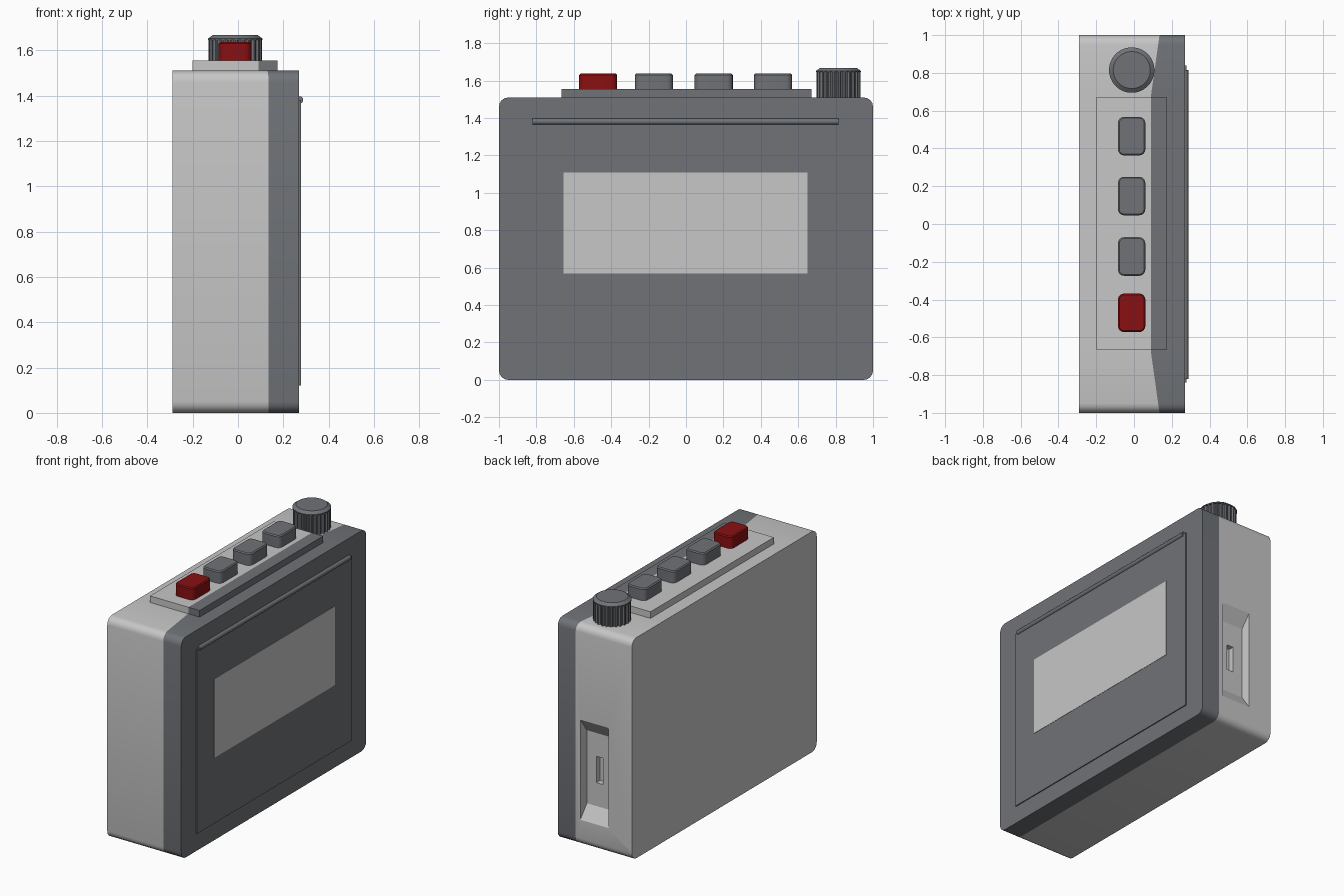
import bpy, bmesh, math

if "Cube" in bpy.data.objects:
    bpy.data.objects.remove(bpy.data.objects["Cube"])


def material(name, rgb):
    m = bpy.data.materials.new(name)
    m.diffuse_color = (*rgb, 1)
    m.use_nodes = True
    m.node_tree.nodes["Principled BSDF"].inputs["Base Color"].default_value = m.diffuse_color
    return m


LIGHT = material("light_grey", (0.57, 0.57, 0.57))
DARK = material("dark_grey", (0.16, 0.17, 0.185))
RED = material("red", (0.25, 0.005, 0.006))


def finish(name, bm, mats, smooth=True):
    bmesh.ops.recalc_face_normals(bm, faces=bm.faces)
    me = bpy.data.meshes.new(name)
    bm.to_mesh(me)
    bm.free()
    ob = bpy.data.objects.new(name, me)
    bpy.context.collection.objects.link(ob)
    for m in mats:
        me.materials.append(m)
    bpy.ops.object.select_all(action='DESELECT')
    ob.select_set(True)
    bpy.context.view_layer.objects.active = ob
    if smooth:
        bpy.ops.object.shade_smooth_by_angle(angle=math.radians(30))
    return ob


def loft(name, rings, mats, indices=None, smooth=True):
    """Skin a stack of rings; indices gives the colour slot of each band."""
    bm = bmesh.new()
    vs = [[bm.verts.new(p) for p in r] for r in rings]
    n = len(rings[0])
    idx = indices or [0] * (len(rings) - 1)
    for k, (a, b) in enumerate(zip(vs, vs[1:])):
        for i in range(n):
            j = (i + 1) % n
            bm.faces.new((a[i], a[j], b[j], b[i])).material_index = idx[k]
    bm.faces.new(vs[0]).material_index = idx[0]
    bm.faces.new(vs[-1]).material_index = idx[-1]
    return finish(name, bm, mats, smooth)


def rounded(u0, u1, v0, v1, r, seg=4):
    """Rounded rectangle outline."""
    pts = []
    for cu, cv, a0 in ((u1 - r, v1 - r, 0), (u0 + r, v1 - r, 90),
                       (u0 + r, v0 + r, 180), (u1 - r, v0 + r, 270)):
        for i in range(seg + 1):
            a = math.radians(a0 + 90 * i / seg)
            pts.append((cu + r * math.cos(a), cv + r * math.sin(a)))
    return pts


def rect(u0, u1, v0, v1):
    return [(u0, v0), (u1, v0), (u1, v1), (u0, v1)]


def along_x(name, outline, xs, mats, indices=None):
    return loft(name, [[(x, y, z) for y, z in outline] for x in xs], mats, indices)


# Case: two coloured shells whose seam bows inward along the top
outline = rounded(-1, 1, 0, 1.51, 0.05)
outline[5:5] = [(0.68, 1.51), (-0.68, 1.51)]


def seam(y, z):
    if z < 1.3:
        return 0.135
    return 0.09 + 0.045 * max(0, abs(y) - 0.68) / 0.32


case = loft("case", [[(-0.29, y, z) for y, z in outline],
                     [(seam(y, z), y, z) for y, z in outline],
                     [(0.27, y, z) for y, z in outline]], [LIGHT, DARK], [0, 1])

# Socket recess and slot in the end wall
cutters = [
    ("recess_cutter", [(1.01, rect(-0.115, 0.102, 0.162, 0.878)),
                       (0.94, rect(-0.105, 0.092, 0.27, 0.77))]),
    ("slot_cutter", [(0.96, rect(-0.03, 0.02, 0.43, 0.61)),
                     (0.90, rect(-0.03, 0.02, 0.43, 0.61))]),
]
for name, layers in cutters:
    cutter = loft(name, [[(x, y, z) for x, z in o] for y, o in layers], [LIGHT], smooth=False)
    cutter.hide_render = True
    mod = case.modifiers.new(name, 'BOOLEAN')
    mod.operation = 'DIFFERENCE'
    mod.solver = 'EXACT'
    mod.object = cutter
    bpy.context.view_layer.objects.active = case
    bpy.ops.object.modifier_apply(modifier=name)
    bpy.data.objects.remove(cutter)

# Door, its window and the pull lip
along_x("door", rect(-0.84, 0.84, 0.12, 1.38), (0.26, 0.277), [DARK])
along_x("window", rect(-0.655, 0.65, 0.57, 1.11), (0.276, 0.279), [LIGHT])
lip = [(0.272 + 0.016 * math.cos(a), 1.381 + 0.016 * math.sin(a))
       for a in (math.tau * i / 16 for i in range(16))]
loft("door_lip", [[(x, y, z) for x, z in lip] for y in (-0.82, 0.815)], [DARK])

# Two-tone plate under the buttons
along_x("button_plate", rect(-0.665, 0.67, 1.50, 1.555), (-0.2, 0.09, 0.175),
        [LIGHT, DARK], [0, 1])

# Buttons
for i, y in enumerate((-0.47, -0.172, 0.148, 0.465)):
    rings = []
    for z, d in ((1.54, 0), (1.63, 0), (1.637, 0.007)):
        rings.append([(a, b, z) for a, b in rounded(
            -0.085 + d, 0.06 - d, y - 0.102 + d, y + 0.102 - d, 0.032 - d)])
    loft("record_button" if i == 0 else f"button_{i}", rings, [DARK if i else RED])


# Knob: ribbed grip under a bevelled cap
def knob_ring(z, r, groove=0.0):
    pts = []
    for i in range(96):
        a = math.tau * i / 96
        q = r - (groove if i % 4 > 1 else 0)
        pts.append((-0.012 + q * math.cos(a), 0.815 + q * math.sin(a), z))
    return pts


loft("knob_grip", [knob_ring(1.50, 0.118, 0.009), knob_ring(1.648, 0.118, 0.009)], [DARK])
loft("knob_cap", [knob_ring(1.645, 0.12), knob_ring(1.652, 0.12),
                  knob_ring(1.668, 0.098)], [DARK])
